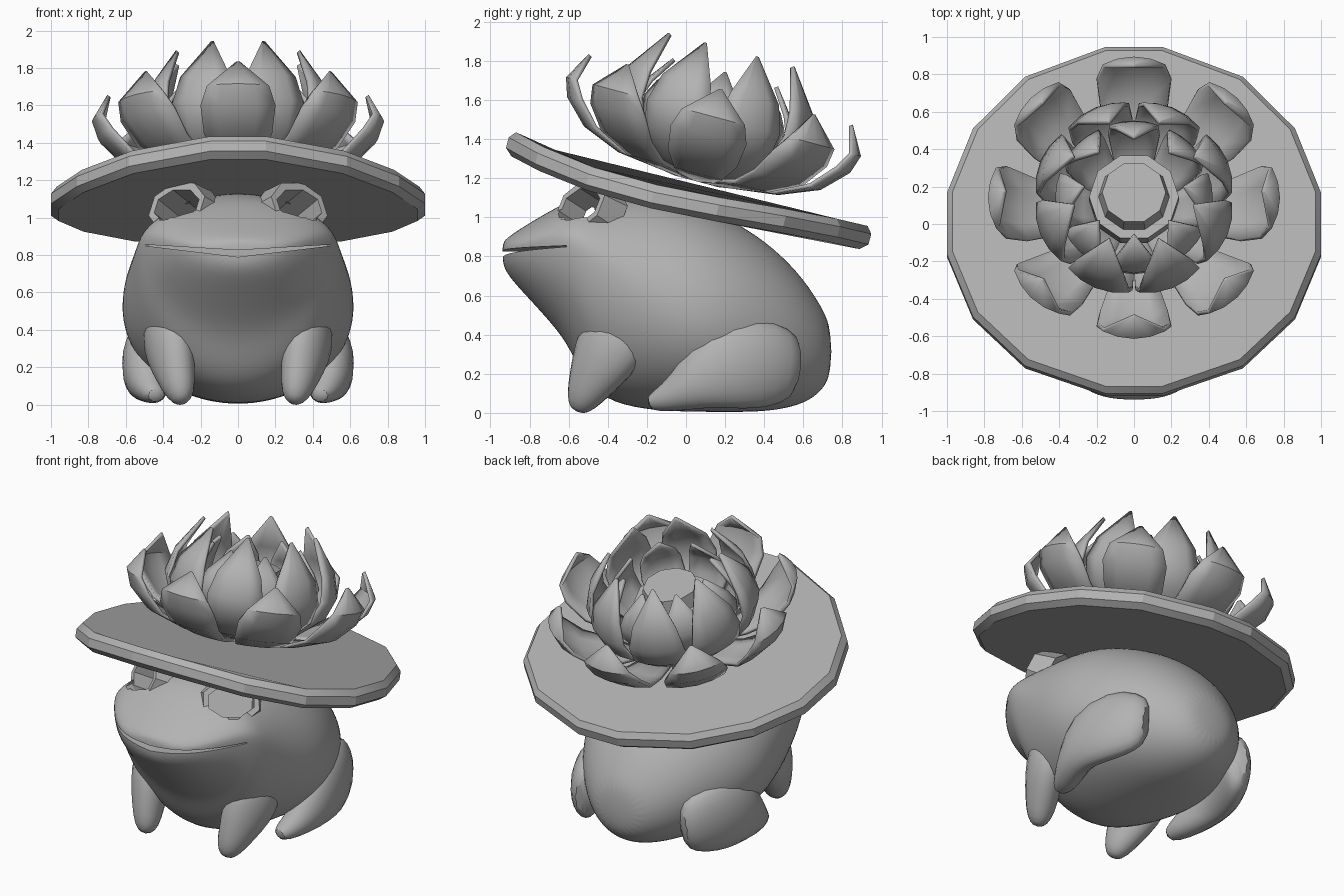
import bpy, bmesh, math
from mathutils import Matrix, Vector

cube = bpy.data.objects.get("Cube")
if cube:
    bpy.data.objects.remove(cube, do_unlink=True)

grey = bpy.data.materials.new("stone grey")
grey.use_nodes = True
GREY = (0.45, 0.45, 0.45, 1)
grey.diffuse_color = GREY
grey.node_tree.nodes["Principled BSDF"].inputs["Base Color"].default_value = GREY


def finish(name, bm, angle=40, matrix=None):
    """Turn a bmesh into a shaded object."""
    bmesh.ops.recalc_face_normals(bm, faces=bm.faces)
    mesh = bpy.data.meshes.new(name)
    bm.to_mesh(mesh)
    bm.free()
    mesh.materials.append(grey)
    ob = bpy.data.objects.new(name, mesh)
    bpy.context.collection.objects.link(ob)
    if matrix:
        ob.matrix_world = matrix
    if angle:
        bpy.ops.object.select_all(action="DESELECT")
        ob.select_set(True)
        bpy.context.view_layer.objects.active = ob
        bpy.ops.object.shade_smooth_by_angle(angle=math.radians(angle))
    return ob


def loft(rings, close=True, caps=True):
    """Join rings of points with quads."""
    bm = bmesh.new()
    rows = [[bm.verts.new(p) for p in ring] for ring in rings]
    n = len(rows[0])
    for a, b in zip(rows, rows[1:]):
        for i in range(n if close else n - 1):
            j = (i + 1) % n
            bm.faces.new((a[i], a[j], b[j], b[i]))
    if caps:
        bm.faces.new(rows[0])
        bm.faces.new(rows[-1])
    return bm


def oval(rx, ry, z, n, shift=0.0):
    """Points of a flat n-sided oval."""
    return [(rx * math.cos(math.tau * (i + shift) / n),
             ry * math.sin(math.tau * (i + shift) / n), z) for i in range(n)]


def basis(center, normal):
    """Frame whose z axis is the given normal and whose y axis points up."""
    z = Vector(normal).normalized()
    x = Vector((0, 0, 1)).cross(z).normalized()
    m = Matrix((x, z.cross(x), z)).transposed().to_4x4()
    return Matrix.Translation(center) @ m


# Body and head: slices along y as (y, bottom, top, half width, widest height)
SLICES = [
    (-0.94, 0.765, 0.87, 0.09, 0.83), (-0.91, 0.70, 0.90, 0.23, 0.84),
    (-0.82, 0.60, 0.96, 0.345, 0.86), (-0.72, 0.49, 1.02, 0.43, 0.88),
    (-0.61, 0.36, 1.08, 0.505, 0.88), (-0.53, 0.18, 1.11, 0.54, 0.84),
    (-0.42, 0.06, 1.13, 0.565, 0.75), (-0.22, 0.01, 1.14, 0.605, 0.60),
    (0.00, 0.00, 1.10, 0.635, 0.51), (0.20, 0.00, 1.01, 0.60, 0.48),
    (0.40, 0.00, 0.89, 0.50, 0.45), (0.57, 0.03, 0.73, 0.375, 0.40),
    (0.68, 0.09, 0.57, 0.25, 0.34), (0.745, 0.19, 0.44, 0.13, 0.31),
]
SEG = 24
rings = []
for y, low, high, w, mid in SLICES:
    ring = []
    for i in range(SEG):
        a = math.tau * i / SEG
        s = math.sin(a)
        ring.append((w * math.cos(a), y, mid + s * (high - mid if s > 0 else mid - low)))
    rings.append(ring)
body = finish("body", loft(rings), 50)
sub = body.modifiers.new("smooth", "SUBSURF")
sub.levels = sub.render_levels = 2


def carve(name, bm, matrix=None):
    """Subtract a hidden cutter from the body."""
    cutter = finish(name, bm, 0, matrix)
    cutter.hide_render = True
    cutter.hide_set(True)
    cut = body.modifiers.new(name, "BOOLEAN")
    cut.operation = "DIFFERENCE"
    cut.object = cutter


# Mouth: a thin curved wedge cut into the snout
lips = [(-0.60, 0.862), (0, 0.826), (0.60, 0.862), (0, 0.79)]
carve("mouth_cutter", loft([[(x, y, z) for x, z in lips] for y in (-1.1, -0.61)]))

# Hollow joining the two eye sockets
hollow = [(-0.64, 0.99), (-0.56, 1.07), (-0.47, 1.05), (-0.45, 0.97)]
carve("socket_hollow_cutter", loft([[(x, y, z) for y, z in hollow] for x in (-0.42, 0.42)]))

# Eye sockets: carved pits framed by eight-sided brows facing forward, outward and up
for side, label in ((1, "left"), (-1, "right")):
    frame = basis((side * 0.32, -0.53, 1.055), (side * 0.55, -0.70, 0.45))
    carve(label + "_socket_cutter",
          loft([oval(0.15, 0.105, d, 8, 0.5) for d in (0.12, -0.22)]), frame)
    bm = loft([oval(rx, ry, d, 8, 0.5) for rx, ry, d in (
        (0.15, 0.105, 0.015), (0.185, 0.15, 0.015), (0.205, 0.175, -0.13),
        (0.15, 0.105, -0.13), (0.15, 0.105, 0.015))], caps=False)
    bmesh.ops.remove_doubles(bm, verts=bm.verts, dist=0.001)
    finish(label + "_brow", bm, 30, frame)


def limb(name, stations):
    """Tapered limb through (x, y, z, rx, ry) stations, stacked along its path."""
    rings = []
    for i, (x, y, z, rx, ry) in enumerate(stations):
        a = Vector(stations[max(i - 1, 0)][:3])
        b = Vector(stations[min(i + 1, len(stations) - 1)][:3])
        m = basis((x, y, z), b - a)
        rings.append([m @ Vector(p) for p in oval(rx, ry, 0, 10)])
    ob = finish(name, loft(rings), 60)
    mod = ob.modifiers.new("smooth", "SUBSURF")
    mod.levels = mod.render_levels = 1


FRONT_LEG = [(0.40, -0.30, 0.50, 0.07, 0.10), (0.40, -0.35, 0.41, 0.12, 0.20),
             (0.36, -0.42, 0.28, 0.13, 0.19), (0.33, -0.49, 0.15, 0.105, 0.13),
             (0.305, -0.54, 0.05, 0.08, 0.085), (0.30, -0.56, 0.005, 0.03, 0.035)]
HIND_LEG = [(0.36, 0.57, 0.23, 0.07, 0.14), (0.40, 0.51, 0.24, 0.10, 0.21),
            (0.475, 0.36, 0.26, 0.12, 0.255), (0.52, 0.16, 0.235, 0.12, 0.24),
            (0.505, 0.03, 0.14, 0.11, 0.14), (0.46, -0.09, 0.075, 0.09, 0.08),
            (0.43, -0.20, 0.045, 0.05, 0.04)]
for side, label in ((1, "left"), (-1, "right")):
    for part, stations in (("front_leg", FRONT_LEG), ("hind_leg", HIND_LEG)):
        limb(f"{label}_{part}", [(side * s[0],) + s[1:] for s in stations])

# Lily pad: sixteen-sided tilted disc with bevelled rim and drooping, twisted sides
tilt = Matrix.Rotation(math.radians(-15), 4, "X")
quarter = [8.5, 35, 58, 80]
angles = quarter + [180 - a for a in reversed(quarter)]
angles += [a + 180 for a in angles]
rings = []
for r, z in ((0.97, 0), (1, -0.035), (1, -0.09), (0.96, -0.125)):
    ring = []
    for a in map(math.radians, angles):
        x, y = r * math.sin(a) * 1.015, r * math.cos(a) * 0.97
        ring.append((x, y, z + x * x * (0.07 * y - 0.07)))
    rings.append(ring)
finish("lily_pad", loft(rings), 20, Matrix.Translation((0, 0.03, 1.197)) @ tilt)

# Flower: three rings of eight petals, profiles as (radius, height, half width)
OUTER = [(0.10, 0.00, 0.07), (0.42, 0.04, 0.13), (0.62, 0.12, 0.19),
         (0.74, 0.24, 0.21), (0.77, 0.33, 0.17), (0.69, 0.47, 0.005)]
MIDDLE = [(0.10, 0.01, 0.07), (0.33, 0.07, 0.13), (0.48, 0.20, 0.18),
          (0.53, 0.33, 0.18), (0.49, 0.47, 0.14), (0.35, 0.68, 0.005)]
INNER = [(0.10, 0.03, 0.07), (0.28, 0.11, 0.11), (0.39, 0.25, 0.14),
         (0.41, 0.35, 0.13), (0.37, 0.43, 0.10), (0.27, 0.56, 0.005)]
CUP = 0.34
flower = Matrix.Translation((0, 0.055, 1.195)) @ tilt
for label, profile, offset in (("outer", OUTER, 0), ("middle", MIDDLE, 0.5), ("inner", INNER, 0)):
    rows = []
    for r, h, w in profile:
        row = []
        for s in (-1, -0.5, 0, 0.5, 1):
            a = s * w / CUP
            row.append((CUP * math.sin(a), r - CUP * (1 - math.cos(a)), h))
        rows.append(row)
    for k in range(8):
        turn = Matrix.Rotation(math.tau * (k + offset) / 8, 4, "Z")
        petal = finish(f"{label}_petal_{k + 1}", loft(rows, close=False, caps=False), 40, flower @ turn)
        solid = petal.modifiers.new("thickness", "SOLIDIFY")
        solid.thickness = 0.022
        solid.offset = 0

# Flower heart: flared cup with a flat raised top
rings = [oval(r, r, z, 10) for r, z in (
    (0.15, 0.02), (0.24, 0.25), (0.24, 0.35), (0.19, 0.35), (0.17, 0.44))]
finish("flower_heart", loft(rings), 30, flower)
